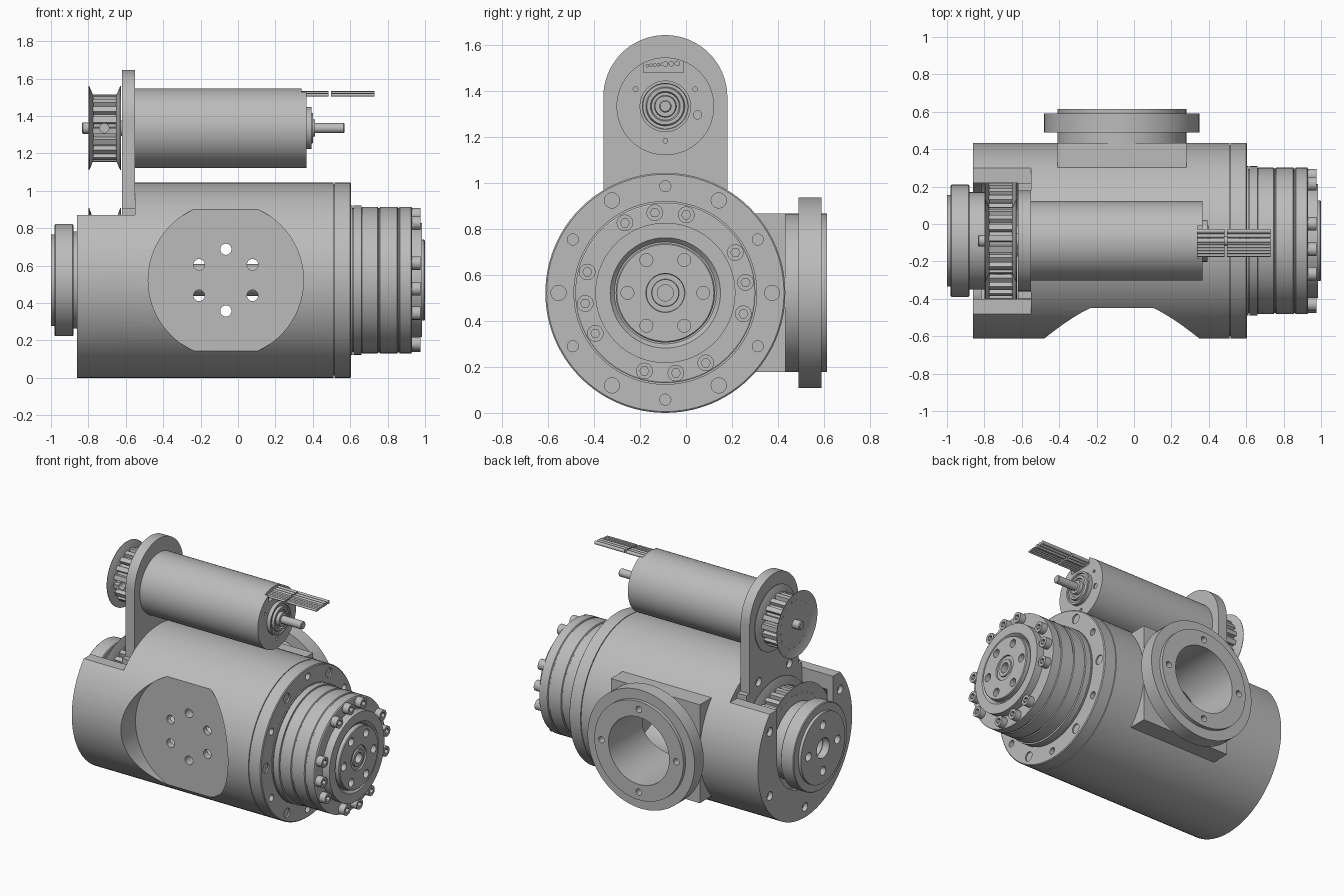
import bpy, bmesh
from math import sin, cos, pi, radians
from mathutils import Matrix

if "Cube" in bpy.data.objects:
    bpy.data.objects.remove(bpy.data.objects["Cube"])

grey = bpy.data.materials.new("machined grey")
grey.use_nodes = True
grey.diffuse_color = (0.5, 0.5, 0.5, 1)
grey.node_tree.nodes["Principled BSDF"].inputs["Base Color"].default_value = grey.diffuse_color

CY, CZ, R = -0.09, 0.5225, 0.5225      # main axis and body radius
MZ = 1.335                             # motor axis height
PX = -0.065                            # side port centre
MAIN, MOTOR, PORT = (CY, CZ), (CY, MZ), (PX, CZ)


def finish(name, bm):
    bmesh.ops.recalc_face_normals(bm, faces=bm.faces)
    mesh = bpy.data.meshes.new(name)
    bm.to_mesh(mesh)
    bm.free()
    mesh.materials.append(grey)
    obj = bpy.data.objects.new(name, mesh)
    bpy.context.collection.objects.link(obj)
    return obj


def lathe(name, profile, centre, axis="x", n=96, closed=False):
    """Revolve (position, radius) pairs about a line along x or y."""
    bm = bmesh.new()
    rings = []
    for a, r in profile:
        ring = []
        for i in range(n):
            u = centre[0] + r * cos(2 * pi * i / n)
            z = centre[1] + r * sin(2 * pi * i / n)
            ring.append(bm.verts.new((a, u, z) if axis == "x" else (u, a, z)))
        rings.append(ring)
    pairs = list(zip(rings, rings[1:]))
    if closed:
        pairs.append((rings[-1], rings[0]))
    else:
        bm.faces.new(rings[0])
        bm.faces.new(rings[-1])
    for p, q in pairs:
        for i in range(n):
            j = (i + 1) % n
            bm.faces.new((p[i], p[j], q[j], q[i]))
    return finish(name, bm)


def rod(name, a, b, r, centre, axis="x", n=96):
    return lathe(name, [(a, r), (b, r)], centre, axis, n)


def box(name, lo, hi):
    bm = bmesh.new()
    bmesh.ops.create_cube(bm, size=1)
    size = [h - l for l, h in zip(lo, hi)]
    mid = [(h + l) / 2 for l, h in zip(lo, hi)]
    bmesh.ops.transform(bm, matrix=Matrix.Translation(mid) @ Matrix.Diagonal((*size, 1)), verts=bm.verts)
    return finish(name, bm)


def prism(name, a, b, outline):
    """Extrude a (y, z) outline along x."""
    bm = bmesh.new()
    face = bm.faces.new([bm.verts.new((a, y, z)) for y, z in outline])
    new = bmesh.ops.extrude_face_region(bm, geom=[face])["geom"]
    bmesh.ops.translate(bm, vec=(b - a, 0, 0), verts=[v for v in new if isinstance(v, bmesh.types.BMVert)])
    return finish(name, bm)


def combine(target, tools, operation="DIFFERENCE"):
    bpy.context.view_layer.objects.active = target
    for tool in tools:
        tool.hide_render = True
        mod = target.modifiers.new("bool", "BOOLEAN")
        mod.operation, mod.object, mod.solver = operation, tool, "EXACT"
        bpy.ops.object.modifier_apply(modifier=mod.name)
        bpy.data.objects.remove(tool)


def polar(centre, r, degrees):
    t = radians(degrees)
    return centre[0] + r * cos(t), centre[1] + r * sin(t)


def holes(a, b, r, centre, ring, angles, axis="x"):
    return [rod("hole", a, b, r, polar(centre, ring, d), axis, 24) for d in angles]


# Main housing with the square port block and neck
body = rod("housing", -0.86, 0.51, R, MAIN)
combine(body, [box("block", (PX - 0.345, CY, CZ - 0.345), (PX + 0.345, CY + R, CZ + 0.345)),
               rod("neck", 0.3, 0.5, 0.345, PORT, "y")], "UNION")
combine(body, [rod("front_recess", -0.8, -0.45, 0.415, PORT, "y"),
               rod("cavity", -0.56, 0.45, 0.33, MAIN),
               rod("port_bore", CY, 0.7, 0.235, PORT, "y"),
               box("slot_top", (-0.9, -0.8, 0.87), (-0.55, 0.6, 1.2)),
               box("slot", (-0.9, CY - 0.31, CZ), (-0.55, CY + 0.31, 1.2)),
               rod("end_bore", -0.9, -0.55, 0.312, MAIN),
               rod("pulley_cavity", -0.815, -0.625, 0.395, MAIN)])
combine(body, holes(-0.7, -0.2, 0.03, PORT, 0.165, range(30, 390, 60), "y")
        + holes(-0.9, -0.83, 0.03, MAIN, 0.45, [30, 150, 210, 270, 330]))

# Side port ring
port = lathe("port_flange", [(0.49, 0.235), (0.49, 0.415), (0.59, 0.415), (0.59, 0.345),
                             (0.615, 0.345), (0.615, 0.235)], PORT, "y", closed=True)
combine(port, holes(0.55, 0.65, 0.022, PORT, 0.29, range(0, 360, 90), "y"))

# Output flange and stepped gearbox
flange = lathe("output_flange", [(0.45, 0.3), (0.45, 0.33), (0.51, 0.33), (0.51, 0.51), (0.515, 0.51),
                                 (0.515, R), (0.6, R), (0.605, R - 0.006), (0.605, 0.3)], MAIN)
combine(flange, holes(0.56, 0.65, 0.024, MAIN, 0.465, range(30, 390, 60))
        + holes(0.595, 0.65, 0.033, MAIN, 0.465, range(0, 360, 60)))
steps = [(0.6, 0.3), (0.6, 0.4), (0.612, 0.4), (0.612, 0.385), (0.618, 0.385), (0.618, 0.4), (0.66, 0.4)]
for start, end in ((0.66, 0.75), (0.756, 0.855), (0.861, 0.93)):
    steps += [(start, 0.386), (start + 0.004, 0.392), (end - 0.004, 0.392), (end, 0.386)]
gearbox = lathe("gearbox", steps + [(0.93, 0.305), (0.985, 0.305), (0.985, 0.24), (0.965, 0.222),
                                    (0.965, 0.216), (0.995, 0.216), (1.0, 0.211), (1.0, 0.085),
                                    (0.99, 0.083), (0.99, 0.06), (1.0, 0.058), (1.0, 0.035),
                                    (0.95, 0.035)], MAIN)
combine(gearbox, holes(0.96, 1.1, 0.028, MAIN, 0.165, range(0, 360, 60)))

# Socket-head bolts in four groups of three
bolt = rod("bolt", 0.9, 0.975, 0.036, (0, 0), n=32)
combine(bolt, [rod("socket", 0.95, 1, 0.02, (0, 0), n=6)])
for quarter in range(4):
    for step in (-1, 0, 1):
        copy = bolt.copy()
        copy.name = "gearbox_bolt"
        copy.location = (0, *polar(MAIN, 0.352, 7.5 + 90 * quarter + 22.5 * step))
        bpy.context.collection.objects.link(copy)
bpy.data.objects.remove(bolt)

# Hollow drive shaft and end hub
lathe("drive_shaft", [(-0.95, 0.065), (-0.95, 0.085), (0.6, 0.085), (0.6, 0.065)], MAIN, closed=True)
hub = lathe("end_hub", [(-1, 0.07), (-1, 0.245), (-0.98, 0.245), (-0.98, 0.295), (-0.975, 0.3),
                        (-0.885, 0.3), (-0.88, 0.295), (-0.88, 0.26), (-0.79, 0.26), (-0.79, 0.07)],
            MAIN, closed=True)
combine(hub, holes(-1.1, -0.96, 0.03, MAIN, 0.16, range(0, 360, 90)))


# Toothed pulleys with dished rims
def pulley(name, centre, rim, tooth, teeth):
    outline = []
    for i in range(teeth):
        for part, depth in ((0, 0), (0.5, 0), (0.6, 0.025), (0.9, 0.025)):
            outline.append(polar(centre, tooth - depth, 360 * (i + part) / teeth))
    gear = prism(name, -0.78, -0.64, outline)
    for outer, inner in ((-0.795, -0.772), (-0.63, -0.653)):
        d = 0.007 if outer < inner else -0.007
        lathe(name + "_rim", [(outer, rim), (inner, tooth - 0.01), (inner, 0.08), (inner - d, 0.08),
                              (inner - d, tooth - 0.01), (outer - d * 0.5, rim)], centre, closed=True)
    return gear


gear = pulley("motor_pulley", MOTOR, 0.225, 0.18, 18)
combine(gear, [lathe("screw_hole", [(-0.5, 0.025), (-0.2, 0.025)], (-0.715, MZ), "y", 24)])
pulley("drive_pulley", MAIN, 0.385, 0.33, 34)
lathe("motor_shaft", [(-0.835, 0.024), (-0.83, 0.03), (-0.65, 0.03), (-0.65, 0.042), (-0.61, 0.042)], MOTOR)

# Motor bracket
arch = [polar((CY, 1.375), 0.27, d) for d in range(0, 181, 4)]
bracket = prism("bracket", -0.62, -0.55, arch + [(CY - 0.27, 0.6), (CY + 0.27, 0.6)])
combine(bracket, [box("foot", (-0.62, CY - 0.308, 0.6), (-0.55, CY + 0.308, 0.905))], "UNION")
combine(bracket, holes(-0.7, -0.59, 0.03, (CY, 0.95), 0.17, (0, 180)))

# Motor with its rear boss
motor = rod("motor", -0.55, 0.365, 0.2125, MOTOR)
combine(motor, holes(0.34, 0.4, 0.01, MOTOR, 0.15, (30, 150, 270))
        + holes(0.355, 0.4, 0.018, MOTOR, 0.145, (-15,))
        + [box("wire_recess", (0.34, -0.185, 1.482), (0.4, -0.01, 1.6))])
lathe("rear_boss", [(0.36, 0.112), (0.392, 0.112), (0.392, 0.1), (0.384, 0.098), (0.384, 0.085), (0.4, 0.08),
                    (0.4, 0.065), (0.39, 0.06), (0.39, 0.048), (0.412, 0.045), (0.412, 0.027),
                    (0.565, 0.027), (0.57, 0.022)], MOTOR)

# Ribbon of wires in two lengths
ys = [-0.168 + 0.016 * i for i in range(5)] + [-0.09, -0.064, -0.038]
for i, y in enumerate(ys):
    r = 0.0075 if i < 5 else 0.012
    for a, b in ((0.335, 0.485), (0.497, 0.73)):
        rod("wire", a, b, r, (y, 1.512 + 0.0014 * i), n=16)

# Smooth curved walls, crisp edges
bpy.ops.object.select_all(action="DESELECT")
for obj in bpy.context.scene.objects:
    if obj.type == "MESH":
        obj.select_set(True)
        bpy.context.view_layer.objects.active = obj
bpy.ops.object.shade_smooth_by_angle(angle=radians(30))
